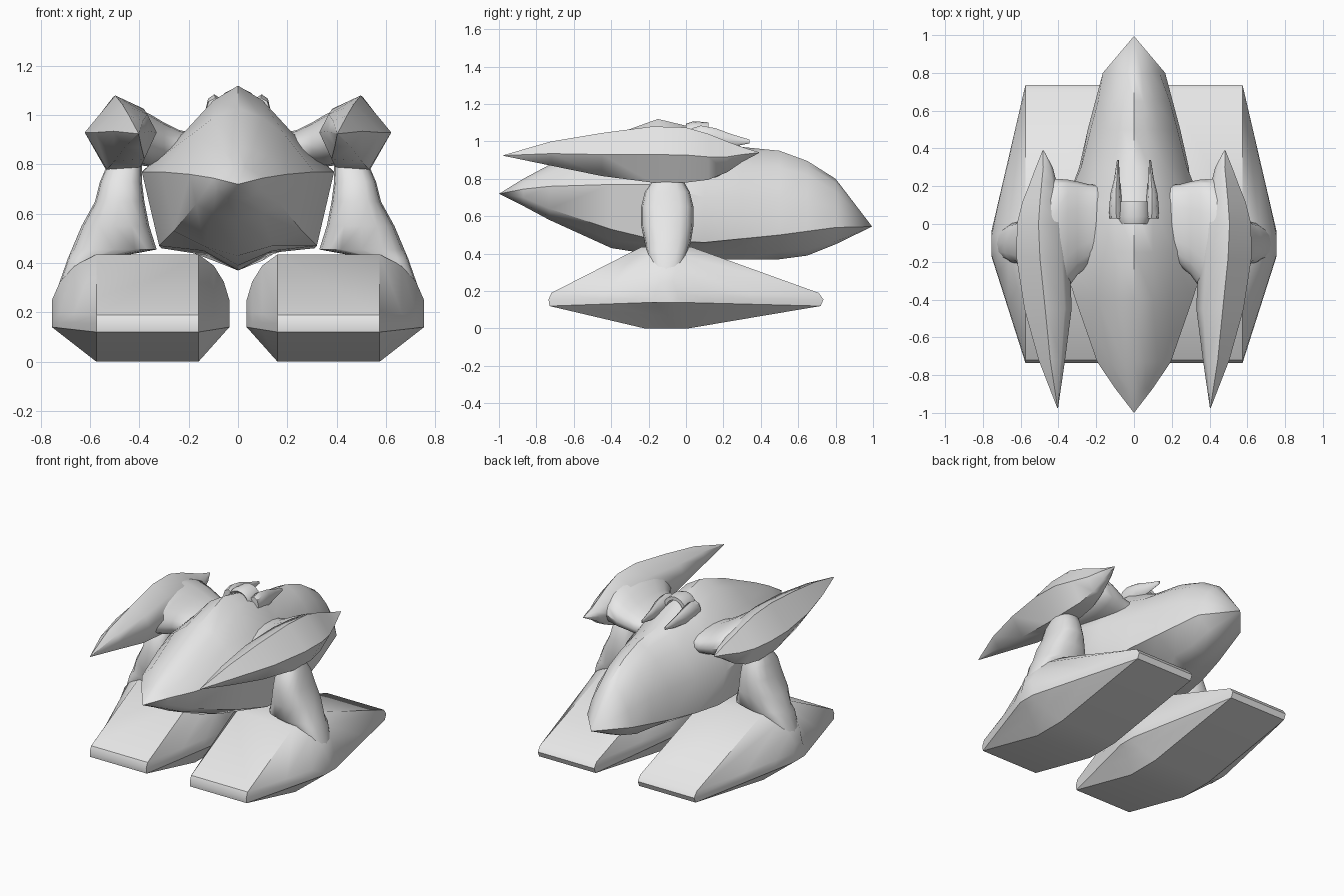
import bpy, bmesh, math

if "Cube" in bpy.data.objects:
    bpy.data.objects.remove(bpy.data.objects["Cube"])

grey = bpy.data.materials.new("light_grey")
grey.diffuse_color = (0.8, 0.8, 0.8, 1)
grey.use_nodes = True
grey.node_tree.nodes["Principled BSDF"].inputs["Base Color"].default_value = grey.diffuse_color


def loft(name, rings, mirror=False, angle=40, closed=False):
    """Skin a list of equal-length rings, cap the ends, optionally mirror in x."""
    bm = bmesh.new()
    vs = [[bm.verts.new(p) for p in r] for r in rings]
    n = len(rings[0])
    pairs = list(zip(vs, vs[1:]))
    if closed:
        pairs.append((vs[-1], vs[0]))
    for a, b in pairs:
        for i in range(n):
            j = (i + 1) % n
            bm.faces.new((a[i], a[j], b[j], b[i]))
    if not closed:
        bm.faces.new(vs[0])
        bm.faces.new(vs[-1])
    bmesh.ops.remove_doubles(bm, verts=bm.verts[:], dist=0.0005)
    bmesh.ops.recalc_face_normals(bm, faces=bm.faces[:])
    me = bpy.data.meshes.new(name)
    bm.to_mesh(me)
    bm.free()
    me.materials.append(grey)
    ob = bpy.data.objects.new(name, me)
    bpy.context.collection.objects.link(ob)
    bpy.ops.object.select_all(action='DESELECT')
    ob.select_set(True)
    bpy.context.view_layer.objects.active = ob
    bpy.ops.object.shade_smooth_by_angle(angle=math.radians(angle))
    if mirror:
        m = ob.modifiers.new("mirror", 'MIRROR')
        m.use_mirror_merge = False
    return ob


def oval(a0, a1, b0, b1, n=16, power=0.75):
    """Rounded box outline between two ranges."""
    pts = []
    for i in range(n):
        t = 2 * math.pi * i / n
        c, s = math.cos(t), math.sin(t)
        pts.append(((a0 + a1) / 2 + (a1 - a0) / 2 * math.copysign(abs(c) ** power, c),
                    (b0 + b1) / 2 + (b1 - b0) / 2 * math.copysign(abs(s) ** power, s)))
    return pts


# Hull: y, bottom z, (x, z) of keel side, chine, side, shoulder, ridge side, top z
hull = [
    (-1.0, .72, (0, .72), (0, .72), (0, .72), (0, .72), (0, .72), .72),
    (-.87, .655, (.05, .665), (.09, .70), (.10, .745), (.06, .775), (.03, .79), .80),
    (-.73, .58, (.10, .60), (.17, .64), (.195, .76), (.125, .83), (.06, .86), .875),
    (-.40, .43, (.14, .47), (.26, .53), (.31, .77), (.19, .92), (.10, .99), 1.03),
    (-.15, .39, (.14, .45), (.32, .47), (.39, .77), (.21, .94), (.10, 1.06), 1.12),
    (.10, .37, (.12, .44), (.31, .46), (.365, .70), (.20, .92), (.10, 1.02), 1.06),
    (.30, .37, (.12, .43), (.29, .48), (.28, .70), (.17, .87), (.08, .94), .97),
    (.50, .37, (.10, .41), (.245, .50), (.23, .70), (.13, .86), (.06, .92), .95),
    (.65, .39, (.09, .42), (.205, .52), (.19, .68), (.11, .82), (.05, .87), .895),
    (.80, .45, (.08, .465), (.165, .54), (.135, .64), (.09, .73), (.04, .78), .80),
    (.995, .545, (0, .545), (0, .545), (0, .545), (0, .545), (0, .545), .545),
]
rings = []
for y, zb, *side, zt in hull:
    ring = [(0, y, zb)] + [(x, y, z) for x, z in side] + [(0, y, zt)]
    ring += [(-x, y, z) for x, z in reversed(side)]
    rings.append(ring)
loft("hull", rings, angle=42)

# Skids: slab core with bulging flanks on both sides
profile = [(-.73, .12), (-.22, 0), (.01, 0), (.72, .12), (.735, .155),
           (.71, .19), (.03, .435), (-.24, .435), (-.72, .19), (-.735, .155)]
end = [(-.165, .14), (-.13, .14), (-.08, .14), (-.05, .14), (-.04, .16),
       (-.05, .2), (-.07, .25), (-.14, .25), (-.16, .2), (-.17, .16)]


def flank(x0, depth):
    out = []
    # depth fraction, blend along y, blend along z above the middle
    for d, ty, tz in ((0, 0, 0), (.5, .5, .25), (.82, .82, .6), (1, 1, 1)):
        out.append([(x0 + depth * d, a + (c - a) * ty,
                     b + (e - b) * (tz if b > .3 else ty))
                    for (a, b), (c, e) in zip(profile, end)])
    return out


loft("skid", flank(.16, -.125)[::-1] + flank(.575, .18), mirror=True, angle=35)

# Legs: z, x range, y range
legs = [(.20, .60, .755, -.17, -.04), (.32, .56, .725, -.19, -.02),
        (.42, .52, .69, -.21, .01), (.455, .33, .675, -.22, .025),
        (.55, .36, .635, -.24, .04), (.65, .38, .58, -.24, .04),
        (.73, .39, .56, -.22, .02), (.80, .39, .53, -.17, -.02)]
loft("leg", [[(x, y, z) for x, y in oval(x0, x1, y0, y1)]
             for z, x0, x1, y0, y1 in legs], mirror=True)

# Side gun pods: y, x range, z range
pods = [(-.975, .402, .406, .923, .927), (-.72, .365, .505, .87, 1.0),
        (-.45, .33, .58, .815, 1.045), (-.18, .34, .622, .78, 1.08),
        (0, .36, .62, .78, 1.075), (.12, .38, .59, .795, 1.04),
        (.22, .41, .55, .835, 1.0), (.30, .43, .52, .89, .97),
        (.39, .478, .484, .938, .942)]
diamond = [(.56, 1), (1, .5), (.68, 0), (.2, .03), (0, .5), (.15, .82)]
loft("gun_pod", [[(x0 + (x1 - x0) * u, y, z0 + (z1 - z0) * v) for u, v in diamond]
                 for y, x0, x1, z0, z1 in pods], mirror=True, angle=60)

# Shoulder struts joining the pods to the hull: x, y range, z range
struts = [(.14, -.20, .20, .78, .92), (.24, -.22, .21, .78, .94),
          (.30, -.27, .225, .79, .97), (.35, -.34, .235, .79, 1.0),
          (.42, -.42, .24, .80, 1.035), (.47, -.36, .16, .84, 1.045)]
loft("shoulder_strut", [[(x, y, z) for y, z in oval(y0, y1, z0, z1, power=.9)]
                        for x, y0, y1, z0, z1 in struts], mirror=True, angle=50)

# Rear exhaust ring on the spine
ring = []
for i in range(20):
    t = 2 * math.pi * i / 20
    ring.append([(r * math.cos(t), y, 1.02 + r * math.sin(t))
                 for r, y in ((.075, .0), (.088, .04), (.082, .12), (.06, .12), (.055, .02))])
loft("exhaust_ring", ring, closed=True)

# Prongs trailing from the exhaust: y, x range, z range
prongs = [(.03, .055, .13, .97, 1.07), (.08, .06, .132, .96, 1.085),
          (.16, .068, .125, .96, 1.07), (.24, .075, .105, .97, 1.04),
          (.34, .08, .09, .99, 1.01)]
loft("exhaust_prong", [[(x, y, z) for x, z in oval(x0, x1, z0, z1, n=8, power=1)]
                       for y, x0, x1, z0, z1 in prongs], mirror=True)
